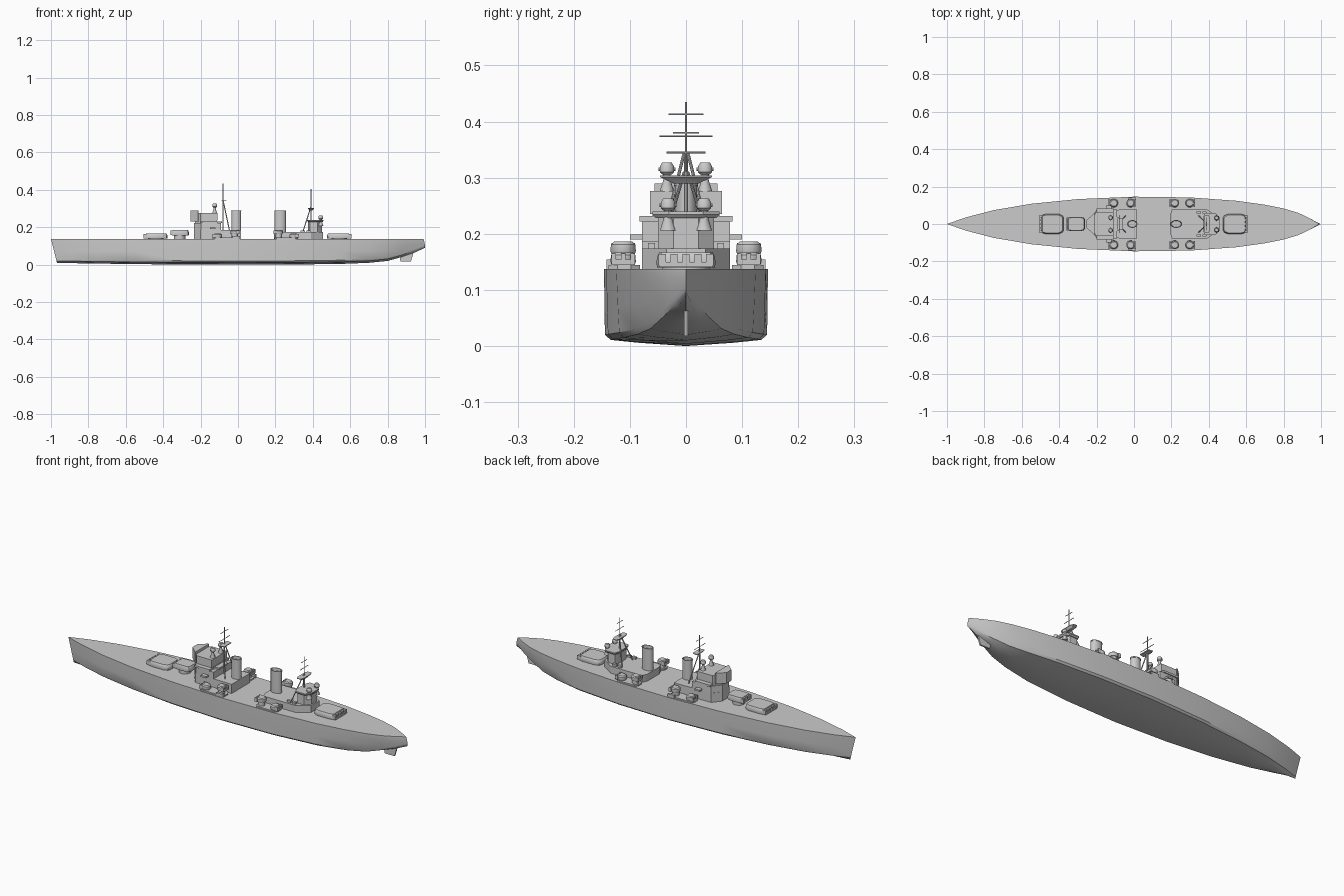
import bpy, bmesh, math
from mathutils import Vector

if "Cube" in bpy.data.objects:
    bpy.data.objects.remove(bpy.data.objects["Cube"])

DECK = 0.137

def finish(name, bm):
    bmesh.ops.remove_doubles(bm, verts=bm.verts, dist=1e-5)
    bmesh.ops.recalc_face_normals(bm, faces=bm.faces)
    me = bpy.data.meshes.new(name)
    bm.to_mesh(me)
    bm.free()
    ob = bpy.data.objects.new(name, me)
    bpy.context.collection.objects.link(ob)
    return ob

def loft(name, rings):
    """Skin a list of equal-length closed rings and cap both ends."""
    bm = bmesh.new()
    vs = [[bm.verts.new(p) for p in r] for r in rings]
    n = len(vs[0])
    for a, b in zip(vs, vs[1:]):
        for i in range(n):
            j = (i + 1) % n
            bm.faces.new((a[i], a[j], b[j], b[i]))
    bm.faces.new(vs[0])
    bm.faces.new(vs[-1])
    return finish(name, bm)

def prism(name, half, levels, cy=0):
    """half: outline points (x, y>0), mirrored over y; levels: (z, scale)."""
    pts = half + [(x, -y) for x, y in reversed(half)]
    cx = (min(p[0] for p in pts) + max(p[0] for p in pts)) / 2
    return loft(name, [[(cx + (x - cx) * s, cy + y * s, z) for x, y in pts] for z, s in levels])

def box(name, x0, x1, y0, y1, z0, z1):
    return prism(name, [(x0, (y1 - y0) / 2), (x1, (y1 - y0) / 2)], [(z0, 1), (z1, 1)], (y0 + y1) / 2)

def lathe(name, x, y, prof, n=16, sx=1):
    return loft(name, [[(x + sx * r * math.cos(t), y + r * math.sin(t), z)
                for t in [2 * math.pi * (i + .5) / n for i in range(n)]] for r, z in prof])

def rod(name, p, q, r=0.002):
    p, q = Vector(p), Vector(q)
    m = (q - p).to_track_quat('Z', 'Y').to_matrix()
    return loft(name, [[c + m @ Vector((r * math.cos(i * math.pi / 4), r * math.sin(i * math.pi / 4), 0))
                for i in range(8)] for c in (p, q)])

# Hull: stations of x, half beam, keel height, bottom fullness
stations = [(-1, 0, .010, .9), (-.9, .035, .008, .9), (-.75, .074, .006, .93), (-.55, .108, .003, .96),
            (-.3, .133, .001, .98), (0, .146, 0, .99), (.3, .142, .001, .98), (.55, .124, .004, .96),
            (.7, .103, .010, .9), (.8, .083, .020, .82), (.88, .059, .042, .72), (.94, .032, .063, .7), (1, 0, .09, .7)]
rings = []
for x, w, k, f in stations:
    sec = [(0, k), (.6 * f * w, k + .006), (.93 * f * w, k + .011), (f * w, k + .02),
           ((1 + f) / 2 * w, k + .5 * (DECK - k)), (w, DECK - .006), (w, DECK)]
    bow, stern = max(0, (-x - .75) / .25), max(0, (x - .88) / .12)
    ring = []
    for y, z in sec:
        t = (z - k) / (DECK - k)
        ring.append((x + .032 * (1 - t) * bow - .008 * t * t * stern, y, z))
    rings.append(ring + [(a, -b, c) for a, b, c in reversed(ring[1:])])
loft("hull", rings)

# Rudder
loft("rudder", [[(.86, y, .07), (.94, y, .07), (.925, y, .018), (.868, y, .018)] for y in (-.004, .004)])

# Main turrets: barbette, tapered gunhouse and fins between the gun ports
def turret(name, cx, hl, hw, z0, h, face, guns):
    lathe(name + "_barbette", cx, 0, [(hw * .8, DECK - .01), (hw * .8, z0 + .004)], 24)
    half = [(-hl, .62), (-hl * .9, .84), (-hl * .6, 1), (hl * .5, 1), (hl * .85, .9), (hl * .87, .8)]
    half = [(cx + face * x, y * hw) for x, y in half]
    prism(name + "_gunhouse", half, [(z0, .97), (z0 + h * .35, 1), (z0 + h * .8, .95), (z0 + h, .9)])
    fx = sorted((cx + face * hl * .7, cx + face * hl))
    for i in range(guns + 1):
        y = (i / guns - .5) * hw * 1.6
        box(name + "_port_fin", *fx, y - hw * .12, y + hw * .12, z0 + .004, z0 + h * .88)
    box(name + "_port_sill", *fx, -hw * .9, hw * .9, z0 + .001, z0 + h * .35)

turret("fore_turret", -.44, .064, .053, DECK + .003, .027, -1, 4)
turret("upper_turret", -.312, .05, .038, .157, .028, -1, 2)
turret("aft_turret", .541, .066, .053, DECK + .003, .027, 1, 4)

# Forward superstructure
prism("fore_deckhouse", [(-.235, .03), (-.2, .074), (.017, .078)], [(DECK - .005, 1), (.186, 1)])
prism("tower_lower", [(-.235, .028), (-.198, .072), (-.175, .078), (-.09, .078)], [(.186, 1), (.222, 1)])
prism("tower_middle", [(-.23, .025), (-.2, .06), (-.115, .06)], [(.222, 1), (.24, 1)])
box("bridge_wing_deck", -.2, -.11, -.083, .083, .222, .232)
box("signal_wing", -.15, -.12, -.1, .1, .19, .199)
prism("tower_upper", [(-.225, .03), (-.2, .064), (-.11, .064)], [(.235, 1), (.276, 1)])
prism("bridge_front", [(-.254, .02), (-.215, .056), (-.21, .056)], [(.232, 1), (.29, 1)])
prism("tower_rear_platform", [(-.12, .05), (-.085, .035)], [(.222, 1), (.23, 1)])

# Aft superstructure
prism("aft_deckhouse", [(.192, .05), (.205, .078), (.39, .078), (.455, .035)], [(DECK - .005, 1), (.174, 1)])
prism("aft_control_house", [(.375, .025), (.385, .05), (.425, .05), (.448, .022)], [(.174, 1), (.228, 1)])
prism("aft_control_deck", [(.37, .035), (.38, .06), (.435, .06), (.457, .03)], [(.228, .9), (.234, 1), (.24, 1)])

# Funnels: flat-sided ovals with an open top
for name, cx, hl, z0 in (("fore_funnel", -.009, .026, .18), ("aft_funnel", .226, .03, .16)):
    r = .02
    lathe(name, cx, 0, [(r, z0), (r, .286), (r * 1.06, .286), (r * 1.06, .291), (r * .9, .291), (r * .85, .275)], 24, hl / r)

# Gun directors with pedestals
for s in (-1, 1):
    for name, x, y, z in (("fore_director", -.125, .034, .31), ("aft_director", .442, .032, .246)):
        y *= s
        lathe(name + "_pedestal", x, y, [(.015, z - .04), (.006, z - .012), (.008, z + .002)], 12)
        lathe(name, x, y, [(.009, z - .004), (.013, z), (.013, z + .01), (.009, z + .017)], 12)
        rod(name + "_rangefinder", (x, y - .015, z + .005), (x, y + .015, z + .005), .003)

# Tripod masts: x, top, platform height, foot height, leg rake, yards
for name, x, top, zp, zf, rake, yards in (
        ("main_mast", -.08, .435, .345, .18, .035, ((.374, .047), (.413, .031))),
        ("aft_mast", .39, .404, .31, .17, -.045, ((.38, .023), (.345, .035)))):
    rod(name + "_pole", (x, 0, zf), (x, 0, zp), .0035)
    rod(name + "_topmast", (x, 0, zp), (x, 0, top), .002)
    for s in (-1, 1):
        rod(name + "_leg", (x, s * .003, zp), (x + rake, s * .045, zf), .0028)
    for z, w in yards:
        rod(name + "_yard", (x, -w, z), (x, w, z), .0015)
prism("main_mast_platform", [(-.09, .022), (-.085, .035), (-.06, .03)], [(.343, .95), (.347, 1)])
prism("aft_mast_platform", [(.373, .03), (.38, .046), (.4, .046), (.407, .03)], [(.29, .5), (.301, 1), (.304, 1)])

# Secondary twin mounts, low and raised, on sponsons along both sides
for s in (-1, 1):
    for x0, x1 in ((-.135, .01), (.195, .32)):
        rx, n = .028, 8
        half = [(x0, .012), (x0 + .012, rx), (x1 - .012, rx), (x1, .012)]
        prism("mount_sponson", half, [(DECK - .006, 1), (.144, 1)], s * .11)
    for x, z, d in ((-.108, .144, -1), (-.018, .163, 1), (.218, .163, -1), (.298, .144, 1)):
        y = s * .112
        lathe("secondary_barbette", x, y, [(.017, DECK), (.017, z + .002)], 16)
        lathe("secondary_gunhouse", x, y, [(.021, z), (.0235, z + .006), (.0225, z + .018), (.017, z + .023)], 12)
        fx = sorted((x + d * .012, x + d * .027))
        box("secondary_port_sill", *fx, y - .021, y + .021, z, z + .01)
        for o in (-.017, 0, .017):
            box("secondary_port_fin", *fx, y + o - .004, y + o + .004, z, z + .021)
    # Side lockers near the deck edge
    box("side_locker", -.03, .01, *sorted((s * .13, s * .142)), DECK - .004, .154)
    # Boats and lockers beside the aft mast
    for x0 in (.335, .365):
        box("deck_locker", x0, x0 + .022, *sorted((s * .055, s * .068)), .172, .184)

bpy.ops.object.select_all(action='SELECT')
bpy.context.view_layer.objects.active = bpy.data.objects["hull"]
bpy.ops.object.shade_smooth_by_angle(angle=math.radians(32))
